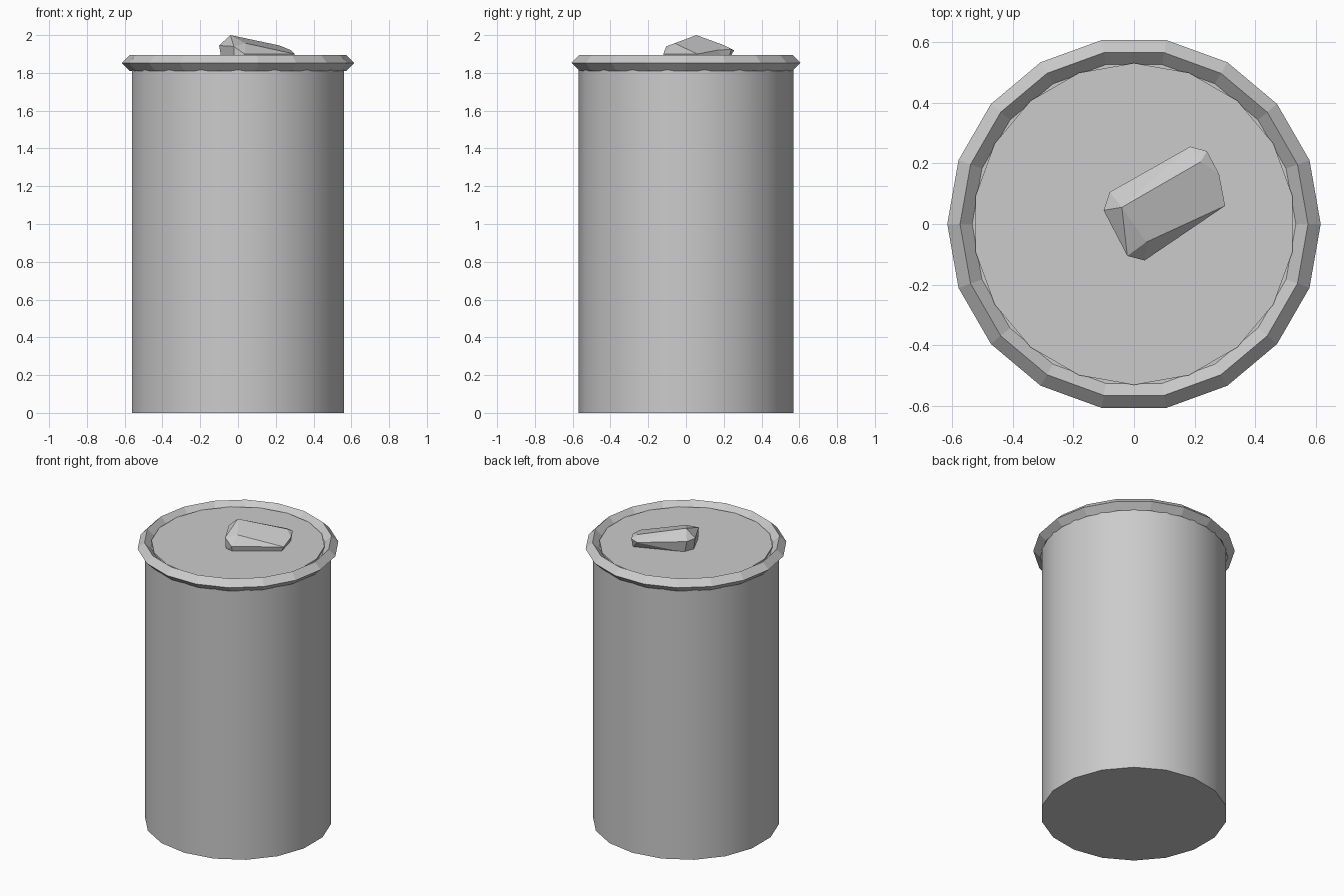
import bpy
import bmesh
import math

cube = bpy.data.objects.get("Cube")
if cube:
    bpy.data.objects.remove(cube, do_unlink=True)

SIDES = 18

grey = bpy.data.materials.new("plain_grey")
grey.use_nodes = True
colour = (0.6, 0.6, 0.6, 1)
grey.diffuse_color = colour
grey.node_tree.nodes["Principled BSDF"].inputs["Base Color"].default_value = colour


def select_only(obj):
    bpy.ops.object.select_all(action="DESELECT")
    obj.select_set(True)
    bpy.context.view_layer.objects.active = obj


def cylinder(name, radius, bottom, top):
    bpy.ops.mesh.primitive_cylinder_add(vertices=SIDES, radius=radius, depth=top - bottom,
                                        location=(0, 0, (bottom + top) / 2))
    obj = bpy.context.object
    obj.name = name
    obj.data.materials.append(grey)
    select_only(obj)
    bpy.ops.object.shade_smooth_by_angle(angle=math.radians(30))
    return obj


# Can body and the lid panel sunk inside the rim
cylinder("can_body", 0.57, 0, 1.855)
cylinder("lid_panel", 0.53, 1.84, 1.867)

# Faceted rim with a diamond cross-section
bpy.ops.mesh.primitive_torus_add(major_segments=SIDES, minor_segments=4, major_radius=0.573,
                                 minor_radius=0.042, location=(0, 0, 1.853))
rim = bpy.context.object
rim.name = "rim"
rim.data.materials.append(grey)
select_only(rim)
bpy.ops.object.shade_flat()

# Chamfered pull tab, tilted down to the right and set into the lid
corners = [
    (-0.04, 0.055, 2.0), (0.22, 0.205, 1.945), (0.30, 0.06, 1.90), (0.04, -0.06, 1.957),
    (-0.10, 0.045, 1.945), (-0.022, -0.105, 1.94), (0.035, -0.12, 1.90),
    (-0.08, 0.105, 1.94), (0.185, 0.255, 1.92), (0.24, 0.24, 1.925), (0.28, 0.165, 1.92),
]
feet = [(-0.085, 0.04), (-0.02, -0.10), (0.035, -0.11), (0.28, 0.06), (0.24, 0.22), (-0.06, 0.10)]
bm = bmesh.new()
for point in corners + [(x, y, 1.86) for x, y in feet]:
    bm.verts.new(point)
bmesh.ops.convex_hull(bm, input=bm.verts)
bmesh.ops.dissolve_limit(bm, angle_limit=math.radians(6), verts=bm.verts, edges=bm.edges)
bmesh.ops.recalc_face_normals(bm, faces=bm.faces)
mesh = bpy.data.meshes.new("pull_tab")
bm.to_mesh(mesh)
bm.free()
mesh.materials.append(grey)
tab = bpy.data.objects.new("pull_tab", mesh)
bpy.context.collection.objects.link(tab)
